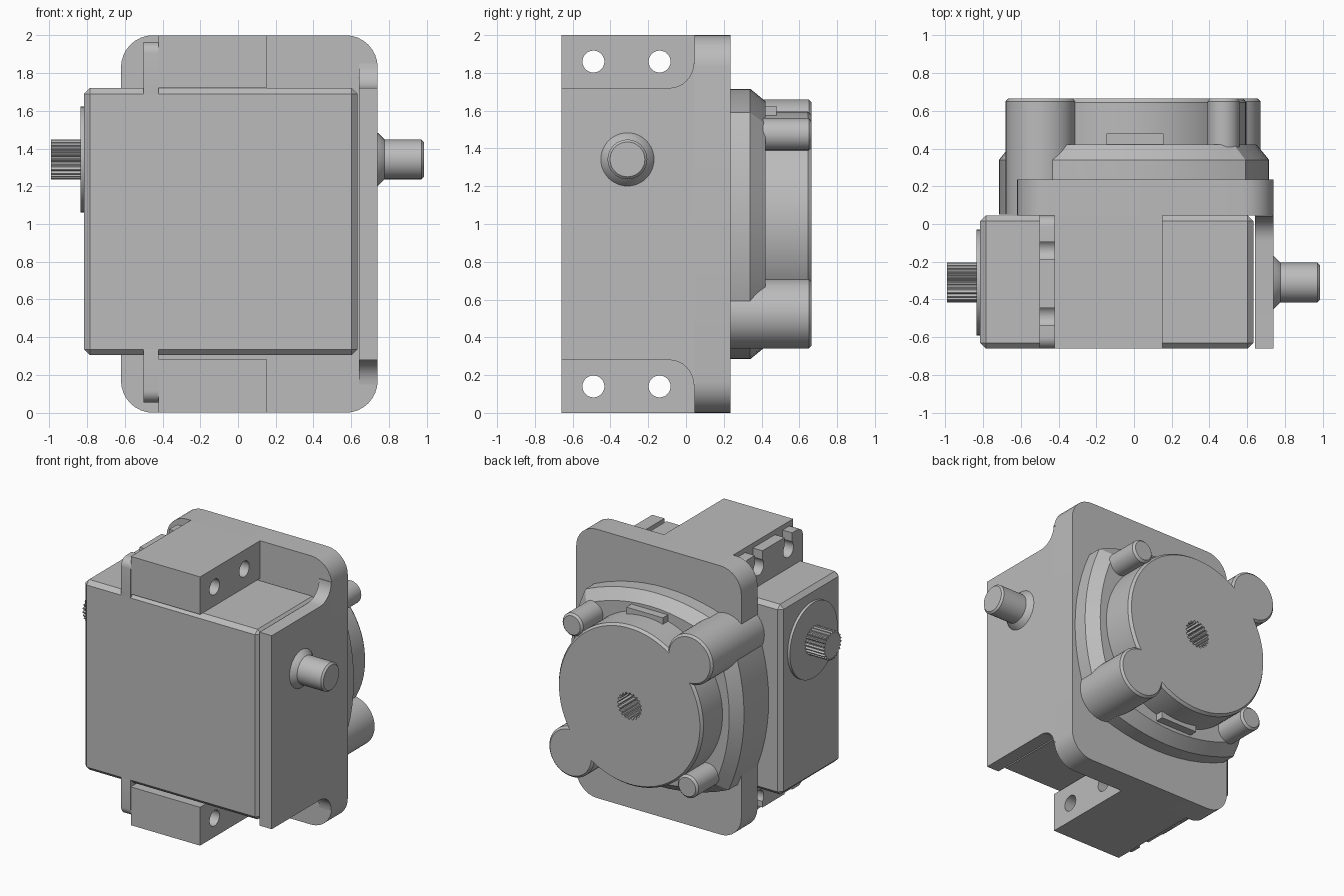
import bpy, bmesh
from math import sin, cos, pi, sqrt

cube = bpy.data.objects.get("Cube")
if cube:
    bpy.data.objects.remove(cube, do_unlink=True)

grey = bpy.data.materials.new("plain grey")
grey.use_nodes = True
colour = (0.5, 0.5, 0.5, 1)
grey.diffuse_color = colour
grey.node_tree.nodes["Principled BSDF"].inputs["Base Color"].default_value = colour
parts = []


def loft(name, axis, *rings):
    """Skin a solid through (position, outline) rings along the x or y axis."""
    bm = bmesh.new()
    loops = []
    for t, pts in rings:
        loops.append([bm.verts.new((t, p, q) if axis == "x" else (p, t, q)) for p, q in pts])
    n = len(loops[0])
    for a, b in zip(loops, loops[1:]):
        for i in range(n):
            j = (i + 1) % n
            bm.faces.new((a[i], a[j], b[j], b[i]))
    bm.faces.new(loops[0])
    bm.faces.new(loops[-1])
    bmesh.ops.recalc_face_normals(bm, faces=bm.faces)
    mesh = bpy.data.meshes.new(name)
    bm.to_mesh(mesh)
    bm.free()
    mesh.materials.append(grey)
    ob = bpy.data.objects.new(name, mesh)
    bpy.context.collection.objects.link(ob)
    parts.append(ob)
    return ob


def prism(name, axis, a, b, pts):
    return loft(name, axis, (a, pts), (b, pts))


def arc(cx, cy, r, start, end, n=8):
    return [(cx + r * cos(start + (end - start) * i / n),
             cy + r * sin(start + (end - start) * i / n)) for i in range(n + 1)]


def circle(cx, cy, r, n=48):
    return arc(cx, cy, r, 0, 2 * pi, n)[:-1]


def rect(x0, x1, y0, y1):
    return [(x0, y0), (x1, y0), (x1, y1), (x0, y1)]


def round_rect(x0, x1, y0, y1, r):
    return (arc(x1 - r, y1 - r, r, 0, pi / 2) + arc(x0 + r, y1 - r, r, pi / 2, pi)
            + arc(x0 + r, y0 + r, r, pi, 1.5 * pi) + arc(x1 - r, y0 + r, r, 1.5 * pi, 2 * pi))


def spline(cx, cy, r, depth, teeth):
    pts = []
    for i in range(teeth * 4):
        a = 2 * pi * i / (teeth * 4)
        k = r if i % 4 < 2 else r - depth
        pts.append((cx + k * cos(a), cy + k * sin(a)))
    return pts


def modify(ob, kind, **settings):
    mod = ob.modifiers.new(kind.title(), kind)
    for key, value in settings.items():
        setattr(mod, key, value)
    bpy.context.view_layer.objects.active = ob
    bpy.ops.object.modifier_apply(modifier=mod.name)


def cut(ob, cutter):
    modify(ob, "BOOLEAN", object=cutter, operation="DIFFERENCE", solver="EXACT")
    parts.remove(cutter)
    bpy.data.objects.remove(cutter, do_unlink=True)


def boss(name, x, z, r, y0, y1, edge=0.015):
    loft(name, "y", (y0, circle(x, z, r)), (y1 - edge, circle(x, z, r)),
         (y1, circle(x, z, r - edge)))


# Bracket: upright plate, side wall with concave fillets, two drilled blocks
FRONT = -0.66
HOLES_Y = (-0.49, -0.14)
prism("bracket_plate", "y", 0.045, 0.235, round_rect(-0.62, 0.74, 0, 2, 0.17))
upper = [(0.05, 1.85)] + arc(-0.09, 1.85, 0.13, 0, -pi / 2) + [(FRONT, 1.72)]
lower = [(y, 2 - z) for y, z in reversed(upper)]
prism("bracket_side_wall", "x", 0.64, 0.74, upper + lower)
for name, z0, z1, zh in (("upper", 1.72, 2, 1.86), ("lower", 0, 0.285, 0.14)):
    block = prism(name + "_mount_block", "x", -0.42, 0.15, rect(FRONT, 0.06, z0, z1))
    for y in HOLES_Y:
        cut(block, prism("drill", "x", -0.6, 0.3, circle(y, zh, 0.058, 32)))

# Motor case with chamfered edges
case = prism("motor_case", "x", -0.815, 0.632, rect(FRONT, 0.045, 0.305, 1.72))
modify(case, "BEVEL", width=0.03, segments=1)

# Mounting ears with open keyhole slots
for name, z0, z1, zh in (("upper", 1.6, 1.965, 1.86), ("lower", 0.055, 0.42, 0.14)):
    ear = prism(name + "_ear", "x", -0.5, -0.421, round_rect(FRONT, 0.045, z0, z1, 0.06))
    tip = 2.1 if zh > 1 else -0.1
    for y in HOLES_Y:
        cut(ear, prism("drill", "x", -0.6, -0.3, circle(y, zh, 0.06, 32)))
        cut(ear, prism("slot", "x", -0.6, -0.3,
                       rect(y - 0.045, y + 0.045, min(zh, tip), max(zh, tip))))

# Output disc and splined shaft, with a plain stub on the opposite side
SY, SZ = -0.31, 1.342
prism("output_disc", "x", -0.835, -0.8, circle(SY, SZ, 0.28, 64))
prism("splined_shaft", "x", -0.99, -0.82, spline(SY, SZ, 0.105, 0.014, 24))
loft("stub_collar", "x", (0.73, circle(SY, SZ, 0.145)), (0.742, circle(SY, SZ, 0.14)),
     (0.777, circle(SY, SZ, 0.105)))
loft("stub_shaft", "x", (0.74, circle(SY, SZ, 0.105)), (0.972, circle(SY, SZ, 0.105)),
     (0.985, circle(SY, SZ, 0.092)))


# Gearbox base: square with four bulging sides and a chamfered rim
def bulged_square(half, bulge, n=12):
    radius = (half * half + bulge * bulge) / (2 * bulge)
    side = []
    for i in range(n):
        u = half - 2 * half * i / n
        side.append((u, half + bulge - radius + sqrt(radius * radius - u * u)))
    pts = []
    for k in range(4):
        c, s = (1, 0, -1, 0)[k], (0, 1, 0, -1)[k]
        pts += [(x * c - z * s, 1 + x * s + z * c) for x, z in side]
    return pts


outer = bulged_square(0.59, 0.126)
inner = bulged_square(0.53, 0.12)
loft("gearbox_base", "y", (0.05, outer), (0.34, outer), (0.42, inner))

# Gearbox cover with a splined socket
cover = loft("gearbox_cover", "y", (0.4, circle(0, 1, 0.595, 96)),
             (0.645, circle(0, 1, 0.595, 96)), (0.665, circle(0, 1, 0.58, 96)))
cut(cover, prism("socket", "y", 0.47, 0.75, spline(0, 1, 0.1, 0.014, 20)))

# Screw bosses at the corners and small clips above and below
boss("upper_large_boss", -0.495, 1.475, 0.185, 0.05, 0.665)
boss("lower_large_boss", 0.485, 0.525, 0.185, 0.15, 0.665)
boss("upper_small_boss", 0.475, 1.475, 0.085, 0.25, 0.665)
boss("lower_small_boss", -0.475, 0.525, 0.085, 0.25, 0.665)
for name, z0, z1 in (("upper", 1.5, 1.625), ("lower", 0.375, 0.5)):
    prism(name + "_clip", "y", 0.4, 0.48, rect(-0.145, 0.155, z0, z1))

# Smooth the curved walls and keep the edges crisp
bpy.ops.object.select_all(action="DESELECT")
for ob in parts:
    ob.select_set(True)
bpy.context.view_layer.objects.active = parts[0]
bpy.ops.object.shade_smooth_by_angle(angle=0.45)
